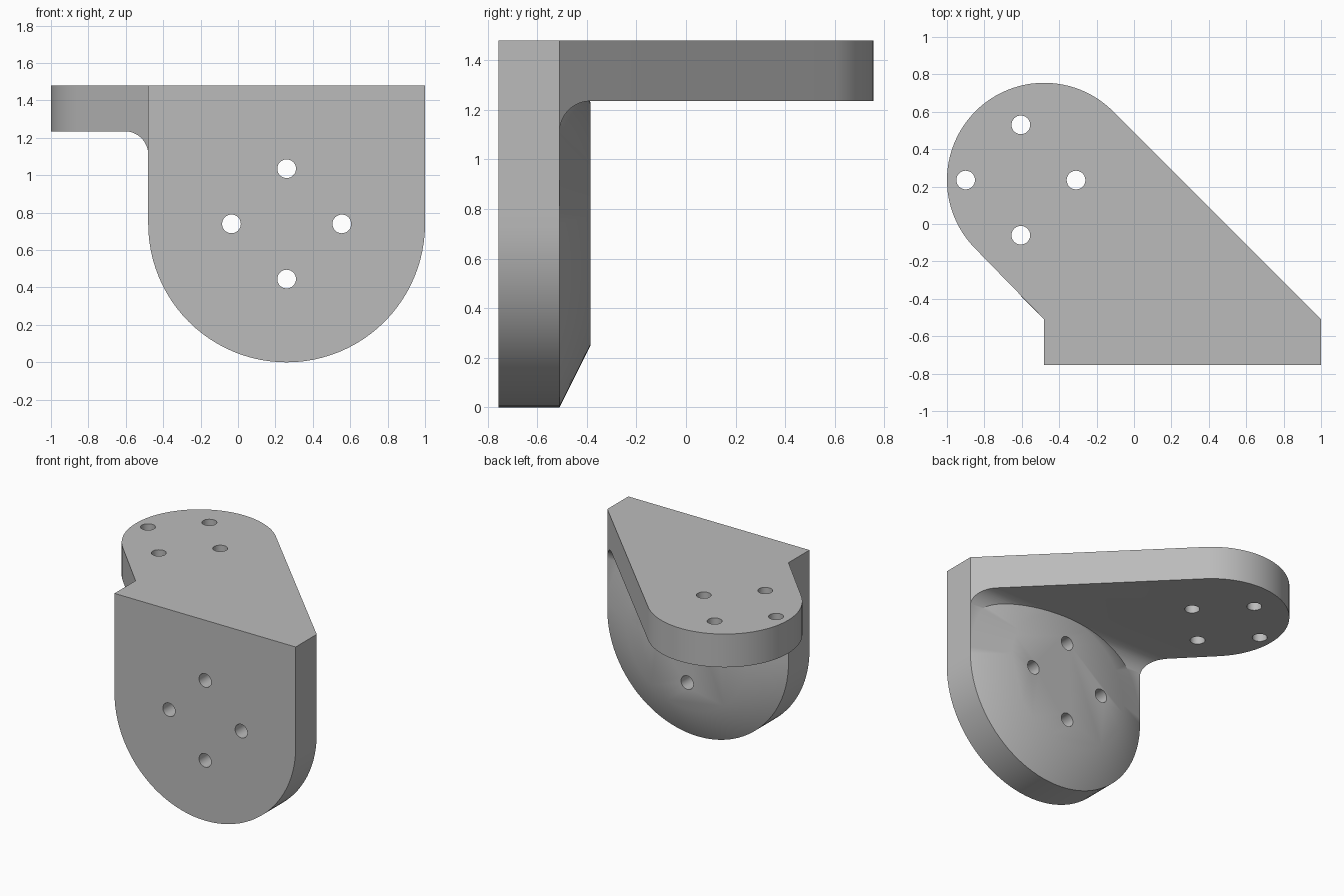
import bpy, bmesh
from math import sin, cos, radians
from mathutils import Vector

cube = bpy.data.objects.get("Cube")
if cube:
    bpy.data.objects.remove(cube, do_unlink=True)

FRONT, BACK, REAR = -0.755, -0.51, -0.385    # plate front, plate back, boss face
LEFT, RIGHT, TOP = 1.0, -0.48, 1.48
UNDER = 1.235                                # underside of the arm
PLATE_C, PLATE_R = Vector((0.26, 0.74)), 0.74
ARM_C, ARM_R = Vector((-0.48, 0.235)), 0.52
PAD_C = Vector((-0.605, 0.235))              # centre of the arm hole pattern
HOLE_RING, HOLE_R = 0.295, 0.05

grey = bpy.data.materials.new("bracket grey")
grey.use_nodes = True
COLOUR = (0.5, 0.5, 0.5, 1)
grey.diffuse_color = COLOUR
grey.node_tree.nodes["Principled BSDF"].inputs["Base Color"].default_value = COLOUR


def arc(centre, r, start, end, steps):
    angles = [radians(start + (end - start) * i / steps) for i in range(steps + 1)]
    return [(centre[0] + r * cos(a), centre[1] + r * sin(a)) for a in angles]


def on_xz(y):
    return lambda p: (p[0], y, p[1])


def on_xy(z):
    return lambda p: (p[0], p[1], z)


def loft(name, first, last):
    """Solid between two matching rings of points."""
    bm = bmesh.new()
    a = [bm.verts.new(p) for p in first]
    b = [bm.verts.new(p) for p in last]
    bm.faces.new(a)
    bm.faces.new(b)
    for i in range(len(a)):
        j = (i + 1) % len(a)
        bm.faces.new((a[i], a[j], b[j], b[i]))
    bmesh.ops.recalc_face_normals(bm, faces=bm.faces)
    mesh = bpy.data.meshes.new(name)
    bm.to_mesh(mesh)
    bm.free()
    mesh.materials.append(grey)
    obj = bpy.data.objects.new(name, mesh)
    bpy.context.collection.objects.link(obj)
    return obj


def combine(target, tool, operation):
    mod = target.modifiers.new(operation, "BOOLEAN")
    mod.operation, mod.object, mod.solver = operation, tool, "EXACT"
    tool.hide_render = True
    graph = bpy.context.evaluated_depsgraph_get()
    mesh = bpy.data.meshes.new_from_object(target.evaluated_get(graph))
    target.modifiers.clear()
    target.data = mesh
    bpy.data.objects.remove(tool, do_unlink=True)


# Upright plate with a round lower end
plate_outline = [(LEFT, TOP), (RIGHT, TOP)] + arc(PLATE_C, PLATE_R, 180, 360, 48)
bracket = loft("bracket", map(on_xz(FRONT), plate_outline), map(on_xz(BACK), plate_outline))

# Slanted arm with a round far end, running back at 45 degrees
arm_outline = [(LEFT, FRONT), (LEFT, BACK)] + arc(ARM_C, ARM_R, 45, 225, 48)
arm_outline += [(RIGHT, BACK), (RIGHT, FRONT)]
arm = loft("arm", map(on_xy(UNDER), arm_outline), map(on_xy(TOP), arm_outline))

# Tapered round boss on the back of the plate
boss = loft("boss", map(on_xz(BACK), arc(PLATE_C, PLATE_R, 0, 360, 96)[:-1]),
            map(on_xz(REAR), arc(PLATE_C, 0.49, 0, 360, 96)[:-1]))

# Concave fillet between plate and arm; its ends follow the slanted arm walls
fillet_r = REAR - BACK
profile = arc((REAR, UNDER - fillet_r), fillet_r, 90, 180, 16)
profile += [(BACK, UNDER)]
fillet = loft("fillet", [(RIGHT - (y - BACK), y, z) for y, z in profile],
              [(LEFT - (y - BACK), y, z) for y, z in profile])

for part in (arm, fillet, boss):
    combine(bracket, part, "UNION")

# Four bolt holes in the plate and four in the arm
for k in range(4):
    step = Vector((cos(radians(90 * k)), sin(radians(90 * k)))) * HOLE_RING
    ring = arc(PLATE_C + step, HOLE_R, 0, 360, 32)[:-1]
    combine(bracket, loft("plate_hole", map(on_xz(-1), ring), map(on_xz(-0.2), ring)), "DIFFERENCE")
    ring = arc(PAD_C + step, HOLE_R, 0, 360, 32)[:-1]
    combine(bracket, loft("arm_hole", map(on_xy(1.1), ring), map(on_xy(1.6), ring)), "DIFFERENCE")

# Tidy flat areas and shade the curves smooth
bm = bmesh.new()
bm.from_mesh(bracket.data)
bmesh.ops.remove_doubles(bm, verts=bm.verts, dist=0.0002)
bmesh.ops.dissolve_limit(bm, angle_limit=radians(0.3), verts=bm.verts, edges=bm.edges)
bm.to_mesh(bracket.data)
bm.free()

bpy.ops.object.select_all(action="DESELECT")
bracket.select_set(True)
bpy.context.view_layer.objects.active = bracket
bpy.ops.object.shade_smooth_by_angle(angle=radians(30))
